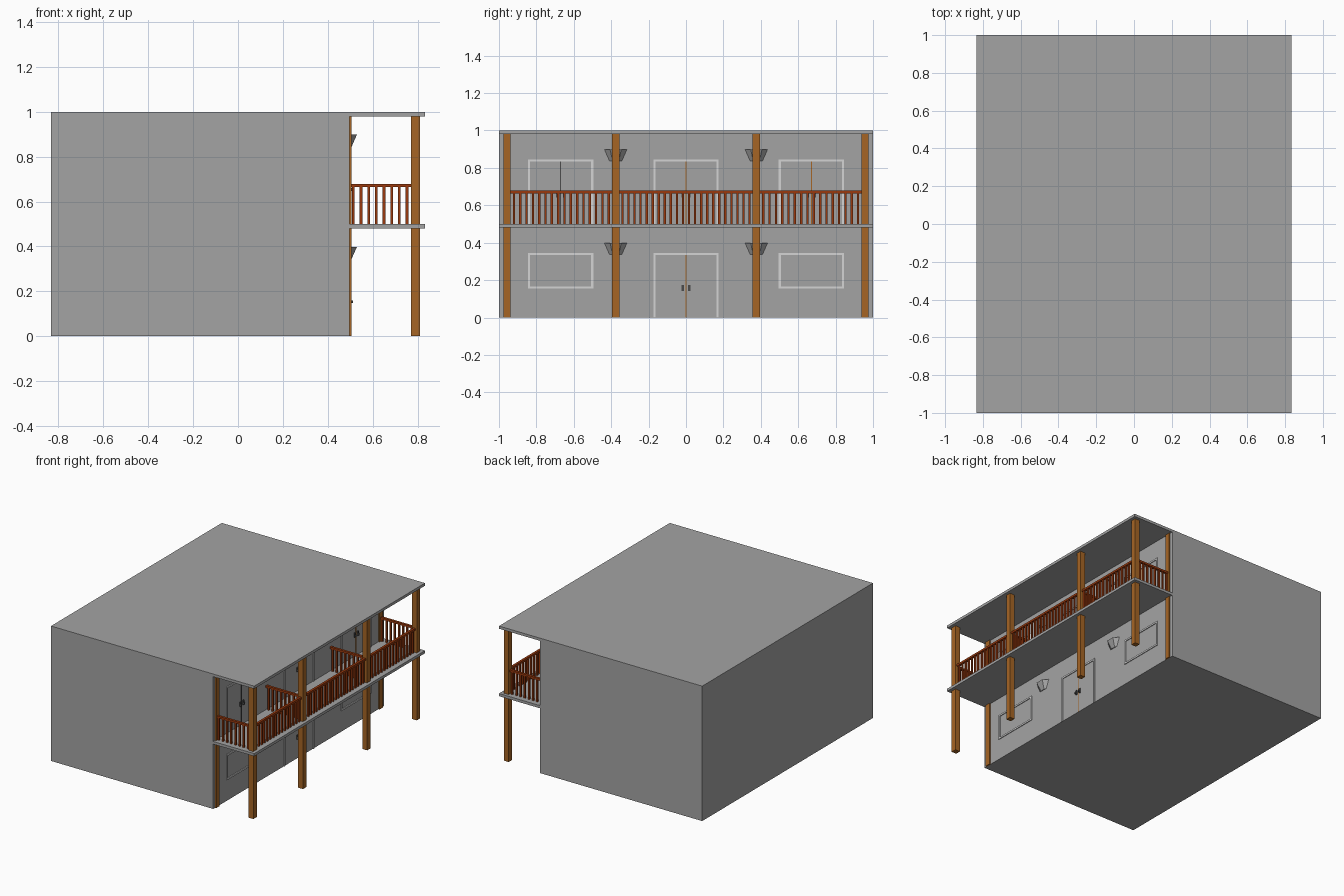
import bpy, bmesh
from mathutils import Vector

if "Cube" in bpy.data.objects:
    bpy.data.objects.remove(bpy.data.objects["Cube"], do_unlink=True)


def material(name, rgb):
    m = bpy.data.materials.new(name)
    m.use_nodes = True
    m.diffuse_color = (*rgb, 1)
    m.node_tree.nodes["Principled BSDF"].inputs["Base Color"].default_value = (*rgb, 1)
    return m


GREY = material("plaster grey", (0.37, 0.37, 0.37))
TRIM = material("light trim", (0.66, 0.66, 0.66))
TIMBER = material("post timber", (0.38, 0.13, 0.018))
RAIL = material("red brown rail", (0.32, 0.04, 0.004))
DARK = material("dark metal", (0.07, 0.07, 0.07))


def add_box(bm, lo, hi):
    lo, hi = Vector(lo), Vector(hi)
    verts = bmesh.ops.create_cube(bm, size=1)["verts"]
    for v in verts:
        v.co = (lo + hi) / 2 + v.co * (hi - lo)


def finish(name, bm, mat):
    mesh = bpy.data.meshes.new(name)
    bmesh.ops.recalc_face_normals(bm, faces=bm.faces)
    bm.to_mesh(mesh)
    bm.free()
    mesh.materials.append(mat)
    ob = bpy.data.objects.new(name, mesh)
    bpy.context.collection.objects.link(ob)
    return ob


def boxes(name, mat, *spans):
    bm = bmesh.new()
    for lo, hi in spans:
        add_box(bm, lo, hi)
    return finish(name, bm, mat)


WALL = 0.497      # veranda wall plane
EDGE = 0.833      # outer slab edge
POST_X = 0.79
HALF = 0.02       # half post width
POST_Y = (-0.957, -0.376, 0.376, 0.957)
FLOORS = (0, 0.5)
STOREY = 0.48

# Main block and the two overhanging slabs
boxes("building_body", GREY, ((-EDGE, -1, 0), (WALL, 1, 1)))
boxes("balcony_floor", GREY, ((WALL, -1, STOREY), (EDGE, 1, 0.5)))
boxes("roof_overhang", GREY, ((WALL, -1, 0.98), (EDGE, 1, 1)))

# Veranda posts, plus half posts against the wall at both ends
for z in FLOORS:
    level = "upper" if z else "lower"
    boxes(level + "_posts", TIMBER, *[
        ((POST_X - HALF, y - HALF, z), (POST_X + HALF, y + HALF, z + STOREY)) for y in POST_Y])
    boxes(level + "_wall_posts", TIMBER, *[
        ((WALL - 0.002, y - HALF, z), (0.506, y + HALF, z + STOREY))
        for y in (POST_Y[0], POST_Y[-1])])


# Railing run: top rail with evenly spaced balusters
def railing(name, start, end):
    a, b = Vector((*start, 0)), Vector((*end, 0))
    r, h = Vector((0.009, 0.009, 0)), Vector((0.006, 0.006, 0))
    along = (b - a).normalized()
    r -= Vector((r.x * along.x, r.y * along.y, 0))
    up = Vector((0, 0, 1))
    spans = [(a - r + up * 0.664, b + r + up * 0.679)]
    count = round((b - a).length / 0.033)
    for i in range(count):
        c = a.lerp(b, (i + 0.5) / count)
        spans.append((c - h + up * 0.5, c + h + up * 0.665))
    boxes(name, RAIL, *spans)


for i in range(3):
    railing("front_railing", (POST_X, POST_Y[i] + HALF), (POST_X, POST_Y[i + 1] - HALF))
for y in POST_Y:
    railing("cross_railing", (WALL, y), (POST_X - HALF, y))


# Raised trim around an opening; doors have no sill
def frame(name, y, bottom, top, sill):
    w, t, x = 0.175, 0.012, WALL + 0.006
    spans = [((WALL, y - w, top - t), (x, y + w, top)),
             ((WALL, y - w, bottom), (x, y - w + t, top - t)),
             ((WALL, y + w - t, bottom), (x, y + w, top - t))]
    if sill:
        spans.append(((WALL, y - w + t, bottom), (x, y + w - t, bottom + t)))
    boxes(name, TRIM, *spans)


def double_door(y, z, strip_mat):
    frame("door_frame", y, z, z + 0.345, False)
    boxes("door_joint", strip_mat,
          ((WALL, y - 0.003, z), (WALL + 0.002, y + 0.003, z + 0.333)))
    bm = bmesh.new()
    for s in (-1, 1):
        c = y + s * 0.018
        add_box(bm, (WALL, c - 0.006, z + 0.142), (WALL + 0.008, c + 0.006, z + 0.175))
        add_box(bm, (WALL + 0.008, c - 0.004, z + 0.147), (WALL + 0.016, c + 0.004, z + 0.16))
    finish("door_handles", bm, DARK)


for y in (-0.67, 0.67):
    frame("window_frame", y, 0.155, 0.345, True)
double_door(0, 0, TIMBER)
for y, mat in ((-0.67, DARK), (0, TIMBER), (0.67, TIMBER)):
    double_door(y, 0.5, mat)


# Wall lamps: faceted half cones, wide at the top
def wall_lamp(y, z):
    bm = bmesh.new()
    rings = []
    for height, w, d in ((0.337, 0.033, 0.006), (0.398, 0.06, 0.033)):
        outline = ((0, -w), (d, -w / 2), (d, w / 2), (0, w))
        rings.append([bm.verts.new((WALL + dx, y + dy, z + height)) for dx, dy in outline])
    low, high = rings
    for i in range(4):
        j = (i + 1) % 4
        bm.faces.new((low[i], low[j], high[j], high[i]))
    bm.faces.new(low)
    bm.faces.new(high)
    finish("wall_lamp", bm, GREY)


for z in FLOORS:
    for y in POST_Y[1:3]:
        wall_lamp(y, z)
